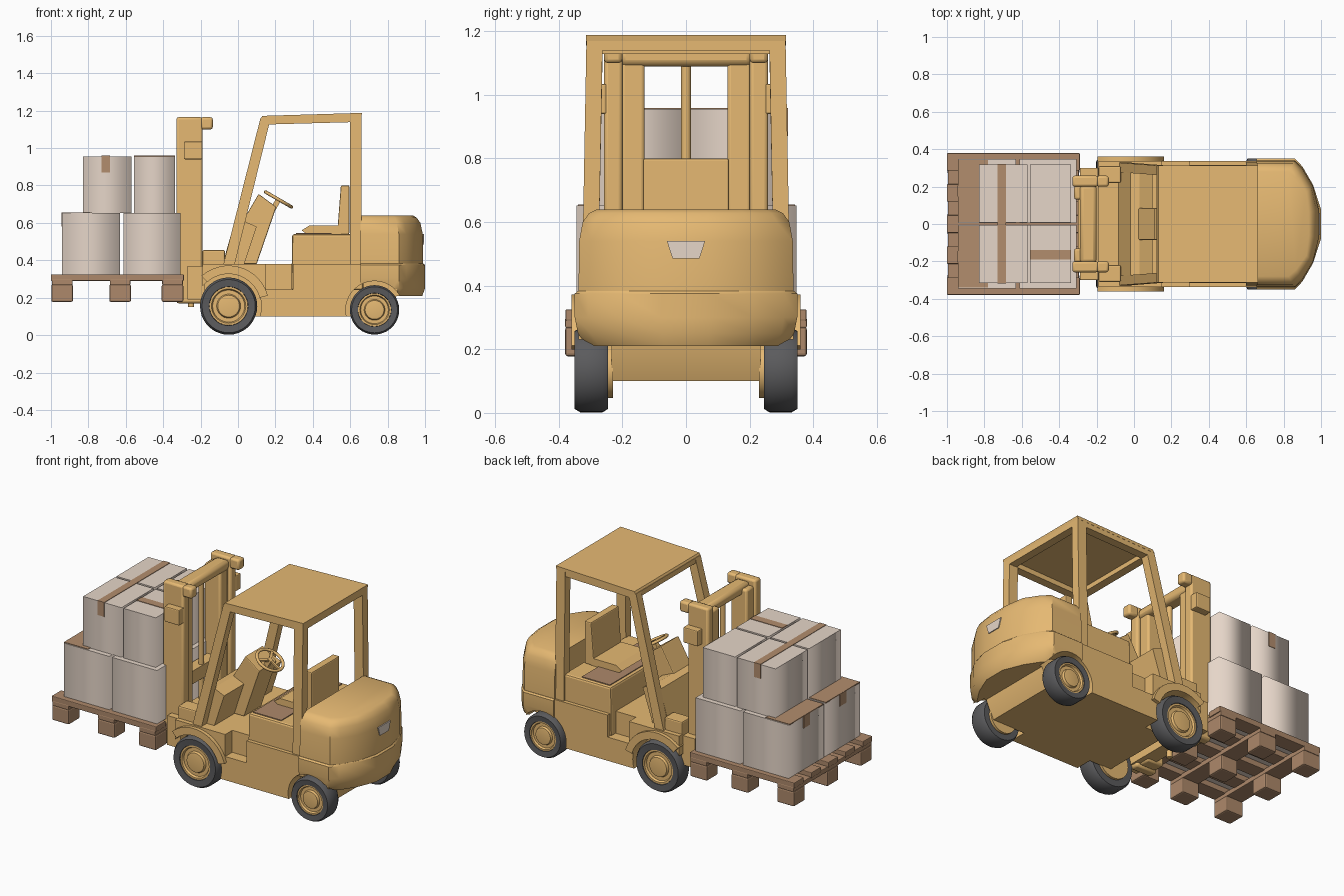
import bpy, bmesh
from math import sin, cos, pi, radians
from mathutils import Matrix

if "Cube" in bpy.data.objects:
    bpy.data.objects.remove(bpy.data.objects["Cube"])


def material(name, rgb):
    m = bpy.data.materials.new(name)
    m.use_nodes = True
    m.diffuse_color = (*rgb, 1)
    m.node_tree.nodes["Principled BSDF"].inputs["Base Color"].default_value = (*rgb, 1)
    return m


YELLOW = material("warm yellow paint", (0.79, 0.485, 0.17))
CARD = material("pale carton", (0.79, 0.67, 0.58))
WOOD = material("pallet wood", (0.42, 0.25, 0.145))
TAPE = material("brown tape", (0.45, 0.27, 0.155))
RUBBER = material("dark rubber", (0.105, 0.105, 0.11))


# --- Helpers ---
def loft(name, rings, mat, bevel=0, smooth=False, closed=False):
    bm = bmesh.new()
    loops = [[bm.verts.new(p) for p in ring] for ring in rings]
    n = len(loops[0])
    pairs = list(zip(loops, loops[1:])) + ([(loops[-1], loops[0])] if closed else [])
    for a, b in pairs:
        for i in range(n):
            j = (i + 1) % n
            bm.faces.new((a[i], a[j], b[j], b[i]))
    if not closed:
        bm.faces.new(loops[0])
        bm.faces.new(loops[-1])
    bmesh.ops.recalc_face_normals(bm, faces=bm.faces)
    mesh = bpy.data.meshes.new(name)
    bm.to_mesh(mesh)
    bm.free()
    mesh.materials.append(mat)
    ob = bpy.data.objects.new(name, mesh)
    bpy.context.collection.objects.link(ob)
    if bevel:
        mod = ob.modifiers.new("bevel", "BEVEL")
        mod.width, mod.segments, mod.limit_method = bevel, 2, "ANGLE"
    if smooth:
        select(ob)
        bpy.ops.object.shade_smooth_by_angle(angle=radians(35))
    return ob


def select(ob):
    bpy.ops.object.select_all(action="DESELECT")
    ob.select_set(True)
    bpy.context.view_layer.objects.active = ob


def prism(name, pts, y0, y1, mat=YELLOW, **kw):
    """Side profile in x and z, extruded across y."""
    return loft(name, [[(x, y, z) for x, z in pts] for y in (y0, y1)], mat, **kw)


def box(name, x0, x1, y0, y1, z0, z1, mat=YELLOW, **kw):
    y0, y1 = sorted((y0, y1))
    return prism(name, [(x0, z0), (x1, z0), (x1, z1), (x0, z1)], y0, y1, mat, **kw)


def carton(name, x0, x1, y0, y1, z0, z1):
    """Box with soft upright corners and sharp top and bottom edges."""
    mesh = box(name, x0, x1, y0, y1, z0, z1, CARD).data
    mesh.shade_smooth()
    for e in mesh.edges:
        a, b = (mesh.vertices[i].co for i in e.vertices)
        e.use_edge_sharp = abs(a.z - b.z) < 0.01


def lathe(name, profile, x, z, side, mat, closed=False):
    """Turn (radius, y) pairs about an axle along y."""
    n = 36
    rings = [[(x + r * cos(2 * pi * i / n), side * y, z + r * sin(2 * pi * i / n))
              for i in range(n)] for r, y in profile]
    return loft(name, rings, mat, smooth=True, closed=closed)


def cut(target, cutter):
    mod = target.modifiers.new("cut", "BOOLEAN")
    mod.object, mod.operation, mod.solver = cutter, "DIFFERENCE", "EXACT"
    select(target)
    bpy.ops.object.modifier_apply(modifier=mod.name)
    bpy.data.objects.remove(cutter)


AXLES = [("front", -0.05, 0.155, 0.153), ("rear", 0.73, 0.135, 0.132)]

# --- Chassis and counterweight ---
chassis = prism("chassis", [(-0.19, 0.38), (-0.19, 0.25), (-0.03, 0.1), (0.8, 0.1),
                            (0.85, 0.215), (0.85, 0.379), (0.6, 0.38)], -0.338, 0.338)


def plan(z, w, back, inset=0.0):
    half = [(0.655, w), (0.86 - inset, w), (0.9 - inset, w * 0.88),
            (0.957 - inset, w * 0.6), (back, w * 0.22)]
    return [(x, y, z) for x, y in half] + [(x, -y, z) for x, y in reversed(half)]


lower_weight = loft("lower_counterweight", [plan(0.21, 0.31, 0.985, 0.02), plan(0.25, 0.34, 1.0),
                    plan(0.3, 0.35, 1.0), plan(0.375, 0.35, 1.0), plan(0.383, 0.34, 0.99)], YELLOW)
loft("upper_counterweight", [plan(0.38, 0.338, 0.99), plan(0.54, 0.336, 0.988),
     plan(0.6, 0.325, 0.975, 0.01), plan(0.628, 0.305, 0.955, 0.02),
     plan(0.64, 0.28, 0.935, 0.035)], YELLOW, smooth=True)

for side in (-1, 1):
    for label, x, z, r in AXLES:
        for part in ([chassis] if label == "front" else [chassis, lower_weight]):
            cut(part, lathe("arch_cutter", [(r + 0.022, 0.235), (r + 0.022, 0.5)], x, z, side, YELLOW))
    # side step recess
    cut(chassis, box("step_cutter", 0.15, 0.295, side * 0.27, side * 0.5, 0.245, 0.5))
for part in (chassis, lower_weight):
    select(part)
    bpy.ops.object.shade_smooth_by_angle(angle=radians(35))

loft("rear_plate", [[(x, -0.06, 0.54), (x, 0.06, 0.54), (x, 0.042, 0.485), (x, -0.042, 0.485)]
                    for x in (0.986, 0.994)], CARD)

# --- Wheels and fenders ---
for side, s in ((-1, "right"), (1, "left")):
    for label, x, z, r in AXLES:
        lathe(f"{label}_{s}_tire", [(r * 0.66, 0.245), (r * 0.93, 0.245), (r, 0.262), (r, 0.333),
              (r * 0.93, 0.35), (r * 0.68, 0.346), (r * 0.66, 0.32)], x, z, side, RUBBER, closed=True)
        lathe(f"{label}_{s}_rim", [(r * 0.67, 0.23), (r * 0.67, 0.342), (r * 0.6, 0.342), (r * 0.56, 0.33),
              (r * 0.42, 0.33), (r * 0.38, 0.343), (r * 0.3, 0.345)], x, z, side, YELLOW)
    arc = [radians(a) for a in range(15, 134, 9)]
    lip = [(-0.05 + r * cos(a), 0.155 + r * sin(a)) for r, aa in ((0.217, arc), (0.172, arc[::-1])) for a in aa]
    prism(f"front_{s}_fender", lip, side * 0.235, side * 0.36, smooth=True)
    box(f"{s}_tilt_bracket", -0.19, -0.07, side * 0.22, side * 0.31, 0.36, 0.455, bevel=0.008)

# --- Engine cover and seat ---
prism("engine_cover", [(0.285, 0.24), (0.67, 0.24), (0.67, 0.38), (0.61, 0.54), (0.29, 0.54)],
      -0.315, 0.315, bevel=0.012)
box("seat_mat", 0.31, 0.5, -0.295, 0.295, 0.537, 0.545, WOOD)
prism("seat_base", [(0.38, 0.53), (0.55, 0.53), (0.55, 0.585), (0.38, 0.585), (0.34, 0.56)], -0.135, 0.135)
prism("seat_back", [(0.53, 0.54), (0.595, 0.54), (0.595, 0.8), (0.55, 0.8)], -0.135, 0.135, bevel=0.006)

# --- Dashboard, column and steering wheel ---
prism("dash_panel", [(-0.085, 0.37), (0.03, 0.37), (0.1, 0.58), (0.03, 0.61), (-0.02, 0.6)], -0.277, 0.277)
prism("steering_column", [(0.0, 0.38), (0.1, 0.38), (0.205, 0.685), (0.11, 0.755), (0.02, 0.6)],
      -0.085, 0.085, bevel=0.006)
tilt = Matrix.Translation((0.217, 0, 0.725)) @ Matrix.Rotation(radians(30), 4, "Y")
bpy.ops.mesh.primitive_torus_add(major_radius=0.08, minor_radius=0.009, major_segments=32, minor_segments=8)
wheel = bpy.context.object
wheel.name = "steering_wheel"
wheel.matrix_world = tilt
wheel.data.materials.append(YELLOW)
bpy.ops.object.shade_smooth()
for k in range(3):
    spoke = box("steering_spoke", 0, 0.08, -0.008, 0.008, -0.006, 0.004)
    spoke.matrix_world = tilt @ Matrix.Rotation(2 * pi * k / 3, 4, "Z")
stem = box("steering_stem", -0.014, 0.014, -0.014, 0.014, -0.08, 0.006)
stem.matrix_world = tilt

# --- Overhead guard ---
for side, s in ((-1, "right"), (1, "left")):
    for name, pts in (("front_post", [(-0.08, 0.37), (-0.02, 0.37), (0.17, 1.14), (0.12, 1.16)]),
                      ("rear_post", [(0.6, 0.36), (0.66, 0.36), (0.66, 1.18), (0.6, 1.18)]),
                      ("roof_rail", [(0.12, 1.125), (0.66, 1.14), (0.66, 1.18), (0.13, 1.165)])):
        loft(f"{s}_{name}", [[(x, side * (y - 0.015 * (z > 1)), z) for x, z in pts]
                             for y in (0.277, 0.328)], YELLOW)
prism("roof_panel", [(0.12, 1.155), (0.66, 1.17), (0.663, 1.188), (0.13, 1.172)], -0.314, 0.314)
box("roof_front_bar", 0.12, 0.17, -0.31, 0.31, 1.128, 1.16)
box("roof_rear_bar", 0.61, 0.66, -0.31, 0.31, 1.14, 1.18)

# --- Mast ---
for side, s in ((-1, "right"), (1, "left")):
    box(f"{s}_outer_mast", -0.33, -0.19, side * 0.2, side * 0.258, 0.17, 1.165, bevel=0.012, smooth=True)
    box(f"{s}_inner_mast", -0.32, -0.21, side * 0.13, side * 0.205, 0.18, 1.13, bevel=0.012, smooth=True)
    box(f"{s}_mast_arm", -0.2, -0.135, side * 0.2, side * 0.258, 1.1, 1.165, bevel=0.012, smooth=True)
    box(f"{s}_mast_bracket", -0.29, -0.19, side * 0.25, side * 0.3, 0.94, 1.035, bevel=0.006)
box("mast_top_beam", -0.29, -0.2, -0.21, 0.21, 1.09, 1.15, bevel=0.02, smooth=True)
box("mast_lower_beam", -0.27, -0.18, -0.3, 0.3, 0.19, 0.37)
box("mast_middle_beam", -0.3, -0.23, -0.14, 0.14, 0.5, 0.58)
lift = lathe("lift_cylinder", [(0.016, -0.5), (0.016, 0.45)], 0, 0, 1, YELLOW)
lift.matrix_world = Matrix.Translation((-0.25, 0, 0.65)) @ Matrix.Rotation(pi / 2, 4, "X")

# --- Pallet ---
for x in (-0.94, -0.63, -0.35):
    box("pallet_cross_board", x - 0.055, x + 0.055, -0.38, 0.38, 0.268, 0.298, WOOD, bevel=0.004)
    for y in (-0.325, 0, 0.325):
        box("pallet_block", x - 0.058, x + 0.058, y - 0.055, y + 0.055, 0.178, 0.27, WOOD, bevel=0.008)
for k in range(-2, 3):
    y = k * 0.166
    box("pallet_deck_board", -1.0, -0.29, y - 0.047, y + 0.047, 0.29, 0.325, WOOD, bevel=0.004)

# --- Cartons with tape ---
for x0, x1 in ((-0.94, -0.632), (-0.612, -0.308)):
    for y0, y1 in ((-0.345, -0.006), (0.006, 0.348)):
        carton("lower_carton", x0, x1, y0, y1, 0.324, 0.652)
for x0, x1 in ((-0.83, -0.57), (-0.555, -0.337)):
    for y0, y1 in ((-0.315, -0.006), (0.008, 0.318)):
        carton("upper_carton", x0, x1, y0, y1, 0.652, 0.956)
for y in (-0.175, 0.177):
    box("lower_top_tape", -0.942, -0.78, y - 0.165, y + 0.165, 0.65, 0.656, TAPE)
    box("lower_side_tape", -0.944, -0.938, y - 0.03, y + 0.03, 0.58, 0.655, TAPE)
box("upper_long_tape", -0.73, -0.685, -0.318, 0.321, 0.953, 0.959, TAPE)
for y in (-0.318, 0.315):
    box("upper_tape_end", -0.73, -0.685, y, y + 0.006, 0.87, 0.957, TAPE)
box("upper_cross_tape", -0.555, -0.337, -0.19, -0.14, 0.953, 0.959, TAPE)
